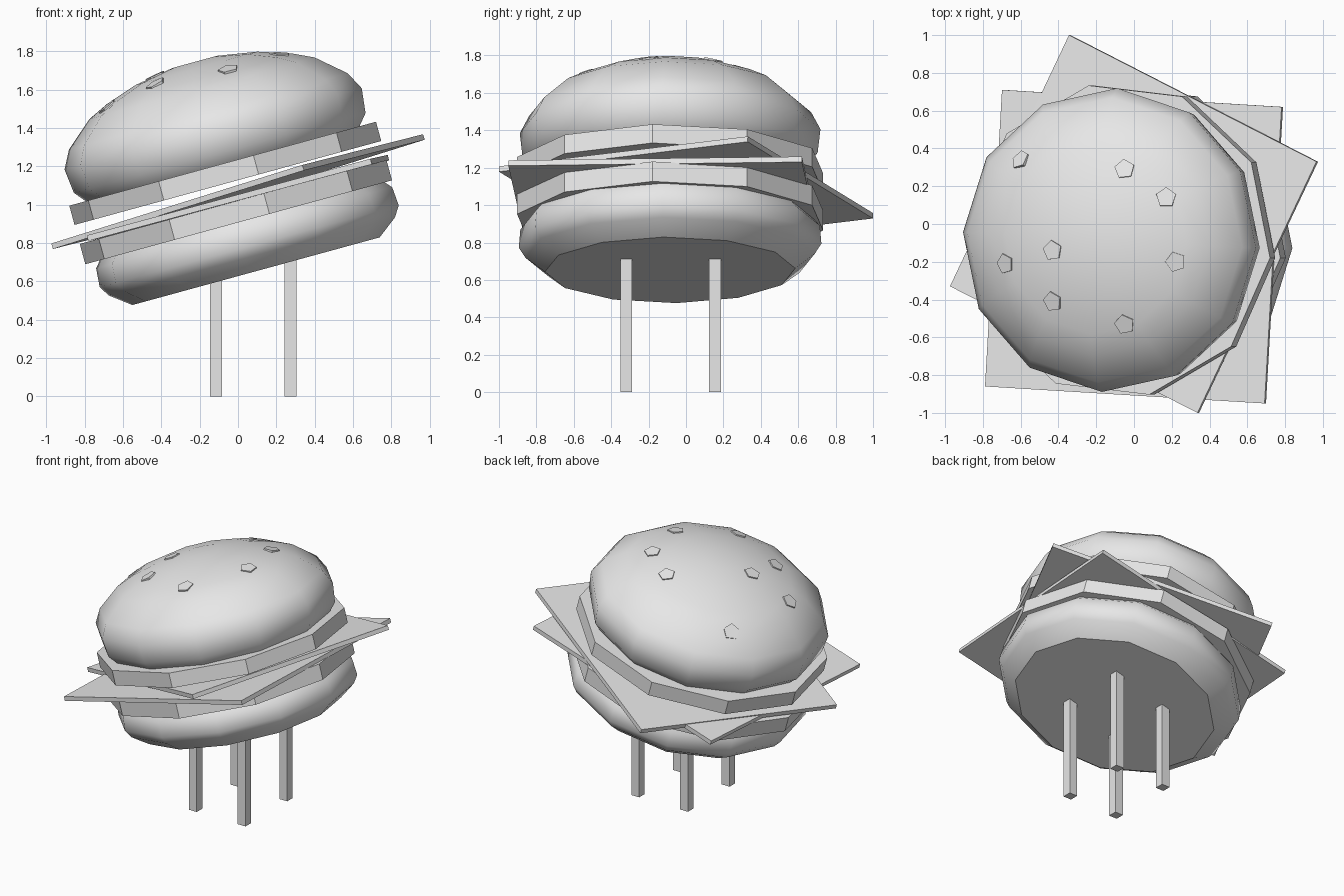
import bpy, bmesh
from math import cos, sin, radians, pi, asin
from mathutils import Matrix, Vector
from mathutils.bvhtree import BVHTree

if "Cube" in bpy.data.objects:
    bpy.data.objects.remove(bpy.data.objects["Cube"], do_unlink=True)

grey = bpy.data.materials.new("light_grey")
grey.use_nodes = True
grey.diffuse_color = (0.8, 0.8, 0.8, 1)
grey.node_tree.nodes["Principled BSDF"].inputs["Base Color"].default_value = (0.8, 0.8, 0.8, 1)

# Leaning frame shared by the whole stack
TILT = Matrix.Translation((-0.04, -0.085, 1.067)) @ Matrix.Rotation(radians(-15.3), 4, 'Y')


def finish(name, bm, smooth=False):
    bmesh.ops.recalc_face_normals(bm, faces=bm.faces)
    mesh = bpy.data.meshes.new(name)
    bm.to_mesh(mesh)
    bm.free()
    mesh.materials.append(grey)
    obj = bpy.data.objects.new(name, mesh)
    bpy.context.collection.objects.link(obj)
    if smooth:
        bpy.ops.object.select_all(action='DESELECT')
        obj.select_set(True)
        bpy.context.view_layer.objects.active = obj
        bpy.ops.object.shade_smooth_by_angle(angle=radians(36))
    return obj


def lathe(profile, sides, phase, shift=0.0):
    """Closed turned solid from (radius, height) pairs, set in the leaning frame."""
    bm = bmesh.new()
    rings = []
    for r, h in profile:
        angles = [radians(phase) + 2 * pi * i / sides for i in range(sides)]
        rings.append([bm.verts.new((r * cos(a) + shift, r * sin(a), h)) for a in angles])
    for low, high in zip(rings, rings[1:]):
        for i in range(sides):
            j = (i + 1) % sides
            bm.faces.new((low[i], low[j], high[j], high[i]))
    bm.faces.new(rings[0])
    bm.faces.new(rings[-1])
    bm.transform(TILT)
    return bm


def box(matrix):
    bm = bmesh.new()
    bmesh.ops.create_cube(bm, size=1, matrix=matrix)
    return bm


# Buns
bottom = lathe([(0.67, -0.435), (0.775, -0.355), (0.81, -0.3), (0.802, -0.2), (0.75, -0.14)],
               12, -3, 0.02)
finish("bottom_bun", bottom, True)
top = lathe([(0.74, 0.15), (0.79, 0.21), (0.805, 0.34), (0.755, 0.435), (0.61, 0.56),
             (0.50, 0.612), (0.33, 0.668), (0.12, 0.703)], 12, -3)
bmesh.ops.recalc_face_normals(top, faces=top.faces)
tree = BVHTree.FromBMesh(top)
finish("top_bun", top, True)

# Patties
for name, low, high in (("lower_patty", -0.165, -0.055), ("upper_patty", 0.048, 0.152)):
    finish(name, lathe([(0.835, low), (0.835, high)], 10, -6.5))


# Square slices, given by centre and two half edges
def slice_plate(name, centre, edge_a, edge_b, thick=0.03):
    a, b = Vector(edge_a) * 2, Vector(edge_b) * 2
    n = a.cross(b).normalized() * thick
    matrix = Matrix.Translation(centre) @ Matrix((a, b, n)).transposed().to_4x4()
    finish(name, box(matrix))


slice_plate("lower_slice", (0, -0.12, 1.035), (0.74, -0.045, 0.2), (0.045, 0.785, 0.01))
slice_plate("upper_slice", (0, 0, 1.068), (0.655, -0.335, 0.205), (0.315, 0.665, 0.08))

# Seeds half sunk into the top bun
SEEDS = [(0.17, 0.14), (-0.6, 0.34), (-0.05, 0.29), (-0.43, -0.14),
         (-0.43, -0.41), (-0.05, -0.53), (-0.68, -0.21), (0.22, -0.2)]
for i, (x, y) in enumerate(SEEDS):
    hit, normal, _, _ = tree.ray_cast(Vector((x, y, 3)), Vector((0, 0, -1)))
    if hit is None:
        continue
    spin = Vector((0, 0, 1)).rotation_difference(normal).to_matrix().to_4x4()
    matrix = Matrix.Translation(hit) @ spin @ Matrix.Rotation(i * 1.3, 4, 'Z')
    bm = bmesh.new()
    bmesh.ops.create_cone(bm, cap_ends=True, segments=5, radius1=0.055, radius2=0.055,
                          depth=0.016, matrix=matrix)
    finish(f"seed_{i + 1}", bm)

# Legs
for side, x, height in (("right", -0.115, 0.64), ("left", 0.275, 0.75)):
    for end, y in (("front", -0.32), ("back", 0.155)):
        matrix = Matrix.Translation((x, y, height / 2)) @ Matrix.Diagonal((0.063, 0.063, height, 1))
        finish(f"{end}_{side}_leg", box(matrix))
